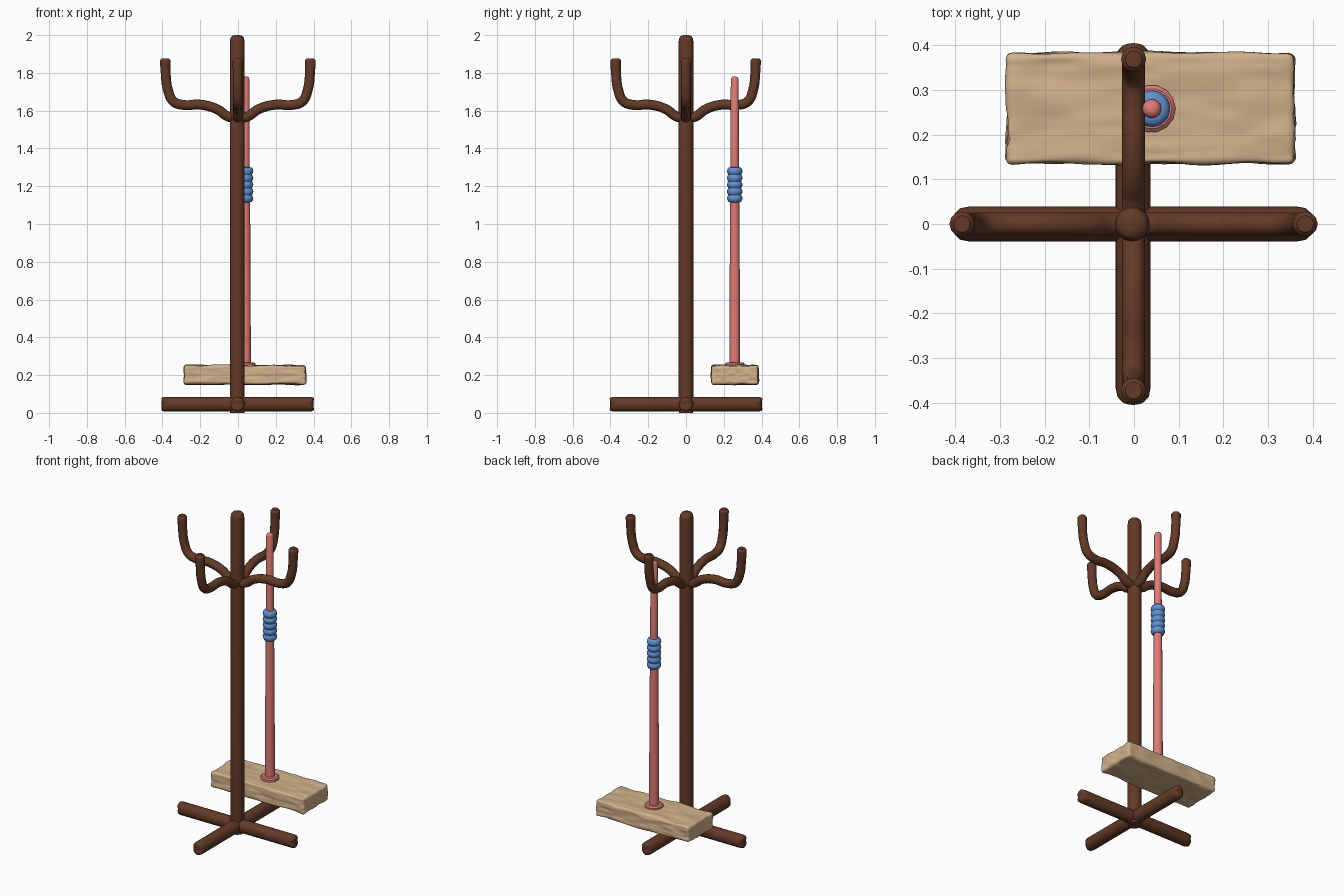
import bpy, bmesh, math
from mathutils import Vector, Matrix, noise

old = bpy.data.objects.get("Cube")
if old:
    bpy.data.objects.remove(old, do_unlink=True)


def material(name, rgb):
    m = bpy.data.materials.new(name)
    m.use_nodes = True
    m.diffuse_color = (*rgb, 1)
    node = next(n for n in m.node_tree.nodes if n.type == 'BSDF_PRINCIPLED')
    node.inputs["Base Color"].default_value = (*rgb, 1)
    return m


brown = material("dark brown wood", (0.125, 0.042, 0.02))
tan = material("pale wood", (0.64, 0.44, 0.26))
pink = material("pink", (0.72, 0.2, 0.18))
blue = material("blue", (0.12, 0.28, 0.62))


def finish(obj, mat, angle=40):
    obj.data.materials.clear()
    obj.data.materials.append(mat)
    bpy.ops.object.select_all(action='DESELECT')
    obj.select_set(True)
    bpy.context.view_layer.objects.active = obj
    bpy.ops.object.shade_smooth_by_angle(angle=math.radians(angle))


def from_bmesh(name, bm, mat, angle=40):
    bmesh.ops.recalc_face_normals(bm, faces=bm.faces)
    mesh = bpy.data.meshes.new(name)
    bm.to_mesh(mesh)
    bm.free()
    obj = bpy.data.objects.new(name, mesh)
    bpy.context.collection.objects.link(obj)
    finish(obj, mat, angle)
    return obj


def turned(profile, sides):
    """Solid of revolution about z from (radius, height) pairs, with flat caps."""
    bm = bmesh.new()
    rings = []
    for r, z in profile:
        rings.append([bm.verts.new((r * math.cos(a), r * math.sin(a), z))
                      for a in (math.tau * i / sides for i in range(sides))])
    for low, high in zip(rings, rings[1:]):
        for i in range(sides):
            j = (i + 1) % sides
            bm.faces.new((low[i], low[j], high[j], high[i]))
    bm.faces.new(rings[0][::-1])
    bm.faces.new(rings[-1])
    return bm


def place(bm, x, y):
    bmesh.ops.translate(bm, vec=(x, y, 0), verts=bm.verts)
    return bm


# Central pole with a softly rounded top
pole = turned([(0.038, 0), (0.039, 0.1), (0.039, 1.965), (0.036, 1.985),
               (0.027, 1.996), (0.012, 2.0)], 32)
from_bmesh("pole", place(pole, -0.004, 0), brown, 60)

# Crossed base bars whose ends overhang at the top
for name, turn in (("base_bar_across", 0), ("base_bar_lengthwise", math.pi / 2)):
    half = [(0.015, 0.395), (0.028, 0.392), (0.036, 0.383), (0.039, 0.367)]
    bar = turned([(r, -z) for r, z in half] + half[::-1], 32)
    bar.transform(Matrix.Rotation(math.pi / 2, 4, 'Y'))
    for v in bar.verts:
        v.co.x += math.copysign(0.45 * v.co.z, v.co.x)
    bar.transform(Matrix.Translation((-0.002, 0, 0.046)) @ Matrix.Rotation(turn, 4, 'Z'))
    from_bmesh(name, bar, brown, 60)

# Four curved hooks, each a swept round rod (distance out, height)
path = [(0, 1.56), (0.05, 1.568), (0.11, 1.608), (0.2, 1.632), (0.285, 1.63),
        (0.34, 1.648), (0.37, 1.71), (0.382, 1.8), (0.384, 1.866), (0.384, 1.877)]
for name, dx, dy in (("hook_left", 1, 0), ("hook_right", -1, 0),
                     ("hook_front", 0, -0.97), ("hook_back", 0, 0.96)):
    curve = bpy.data.curves.new(name, 'CURVE')
    curve.dimensions = '3D'
    curve.bevel_depth = 0.026
    curve.bevel_resolution = 4
    curve.resolution_u = 6
    curve.use_fill_caps = True
    spline = curve.splines.new('BEZIER')
    spline.bezier_points.add(len(path) - 1)
    for i, (p, (d, z)) in enumerate(zip(spline.bezier_points, path)):
        p.co = (d * dx - 0.001, d * dy, z)
        p.handle_left_type = p.handle_right_type = 'AUTO'
        p.radius = 0.72 if i == len(path) - 1 else 1.08 if i > 7 else 1
    hook = bpy.data.objects.new(name, curve)
    bpy.context.collection.objects.link(hook)
    bpy.ops.object.select_all(action='DESELECT')
    hook.select_set(True)
    bpy.context.view_layer.objects.active = hook
    bpy.ops.object.convert(target='MESH')
    finish(bpy.context.object, brown, 60)

# Rough-hewn plank: rounded box pushed about by noise stretched along the grain
size = Vector((0.322, 0.124, 0.05))
centre = Vector((0.037, 0.259, 0.201))
edge = 0.014
bm = bmesh.new()
bmesh.ops.create_cube(bm, size=2)
bmesh.ops.subdivide_edges(bm, edges=bm.edges, cuts=31, use_grid_fill=True)
for v in bm.verts:
    # crowd the grid lines towards the edges so that the rounding is clean
    p = Vector([size[i] * math.sin(v.co[i] * math.pi / 2) for i in range(3)])
    core = Vector([max(-size[i] + edge, min(size[i] - edge, p[i])) for i in range(3)])
    out = (p - core).normalized()
    p = core + out * edge
    lump = noise.noise(Vector((p.x * 9, p.y * 14, p.z * 14)))
    grain = noise.noise(Vector((p.x * 12, p.y * 50, p.z * 50 + 5)))
    v.co = centre + p + out * (0.006 * lump + 0.004 * grain)
from_bmesh("plank", bm, tan, 60)

# Upright stick, slightly tapered, with a flange where it meets the plank
sx, sy = 0.04, 0.258
stick = turned([(0.028, 0.22), (0.027, 0.7), (0.024, 1.12), (0.022, 1.3), (0.021, 1.765),
                (0.017, 1.776), (0.008, 1.781)], 20)
from_bmesh("stick", place(stick, sx, sy), pink, 60)
flange = turned([(0.053, 0.235), (0.053, 0.26), (0.045, 0.267), (0.028, 0.268)], 14)
from_bmesh("stick_flange", place(flange, sx, sy), pink, 20)

# Ribbed grip
ribs, bottom, height = 5, 1.118, 0.18
profile = [(0.024, bottom - 0.003)]
for i in range(ribs * 6 + 1):
    swell = abs(math.sin(math.pi * i / 6))
    profile.append((0.034 + 0.007 * swell, bottom + height * i / (ribs * 6)))
profile.append((0.022, bottom + height + 0.003))
from_bmesh("grip", place(turned(profile, 24), sx, sy), blue, 50)
